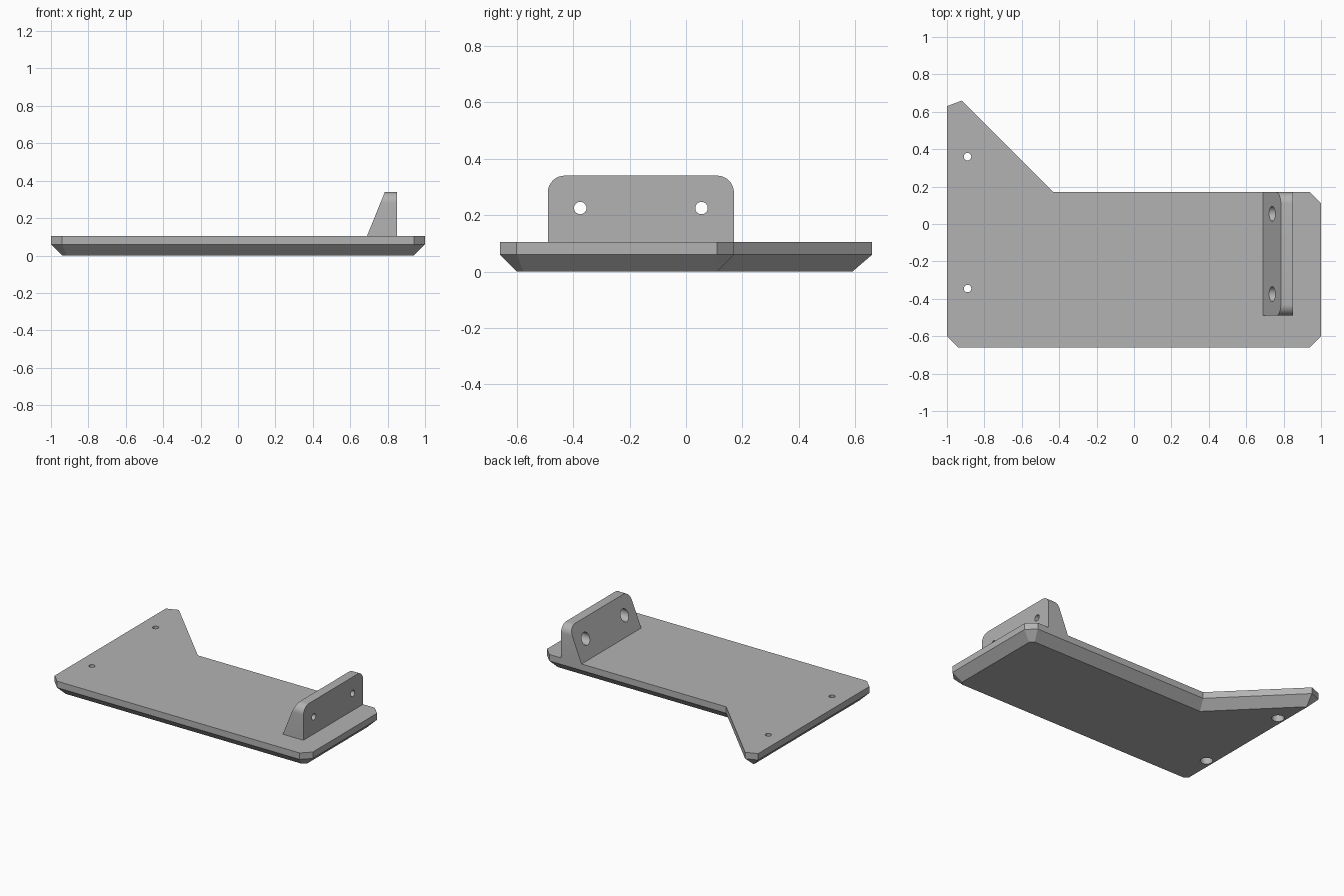
import bpy, bmesh, math
from mathutils import Vector

default = bpy.data.objects.get("Cube")
if default:
    bpy.data.objects.remove(default, do_unlink=True)

grey = bpy.data.materials.new("plain_grey")
grey.use_nodes = True
colour = (0.45, 0.45, 0.45, 1)
grey.diffuse_color = colour
grey.node_tree.nodes["Principled BSDF"].inputs["Base Color"].default_value = colour


def loft(name, rings):
    """Closed solid through matching rings of points."""
    bm = bmesh.new()
    loops = [[bm.verts.new(p) for p in ring] for ring in rings]
    n = len(loops[0])
    for a, b in zip(loops, loops[1:]):
        for i in range(n):
            j = (i + 1) % n
            bm.faces.new((a[i], a[j], b[j], b[i]))
    bm.faces.new(loops[0][::-1])
    bm.faces.new(loops[-1])
    bmesh.ops.recalc_face_normals(bm, faces=bm.faces)
    mesh = bpy.data.meshes.new(name)
    bm.to_mesh(mesh)
    bm.free()
    mesh.materials.append(grey)
    obj = bpy.data.objects.new(name, mesh)
    bpy.context.collection.objects.link(obj)
    return obj


def inset(points, d):
    """Offset a counter-clockwise outline inwards with mitred corners."""
    result = []
    for i, p in enumerate(points):
        a = (p - points[i - 1]).normalized()
        b = (points[(i + 1) % len(points)] - p).normalized()
        na, nb = Vector((-a.y, a.x)), Vector((-b.y, b.x))
        result.append(p + (na + nb) * d / (1 + na.dot(nb)))
    return result


def drill(obj, centre, axis, radius, length):
    """Cut a round hole that starts at centre and runs along axis."""
    axis = Vector(axis)
    bpy.ops.mesh.primitive_cylinder_add(
        vertices=32, radius=radius, depth=length,
        location=Vector(centre) + axis * length / 2,
        rotation=axis.to_track_quat('Z', 'Y').to_euler())
    cutter = bpy.context.object
    cutter.hide_render = True
    cutter.data.materials.append(grey)
    mod = obj.modifiers.new("hole", 'BOOLEAN')
    mod.operation = 'DIFFERENCE'
    mod.solver = 'EXACT'
    mod.object = cutter
    bpy.context.view_layer.objects.active = obj
    bpy.ops.object.modifier_apply(modifier=mod.name)
    bpy.data.objects.remove(cutter, do_unlink=True)


# Base plate: clipped corners, one raked wing, bevelled underside
TOP, RIM, BEVEL = 0.105, 0.06, 0.06
outline = [Vector(p) for p in (
    (-1, -0.6), (-0.94, -0.66), (0.94, -0.66), (1, -0.6), (1, 0.11),
    (0.94, 0.17), (-0.43, 0.17), (-0.92, 0.66), (-1, 0.63))]
plate = loft("base_plate", [
    [(p.x, p.y, 0) for p in inset(outline, BEVEL)],
    [(p.x, p.y, RIM) for p in outline],
    [(p.x, p.y, TOP) for p in outline]])

# Plate screw holes, counterbored from below
for y in (-0.345, 0.36):
    drill(plate, (-0.89, y, -0.1), (0, 0, 1), 0.02, 0.4)
    drill(plate, (-0.89, y, -0.1), (0, 0, 1), 0.04, 0.15)

# Upright bracket: rounded top corners, sloped inner face
Y0, Y1, HIGH, R = -0.49, 0.17, 0.34, 0.06
profile = [(Y0, TOP), (Y1, TOP)]
for cy, start in ((Y1 - R, 0), (Y0 + R, 90)):
    for k in range(9):
        t = math.radians(start + 90 * k / 8)
        profile.append((cy + R * math.cos(t), HIGH - R + R * math.sin(t)))
slope = (0.785 - 0.69) / (HIGH - TOP)
bracket = loft("upright_bracket", [
    [(0.69 + (z - TOP) * slope, y, z) for y, z in profile],
    [(0.85, y, z) for y, z in profile]])

# Bracket screw holes, counterbored from the sloped side
for y in (-0.375, 0.055):
    drill(bracket, (0.6, y, 0.225), (1, 0, 0), 0.022, 0.4)
    drill(bracket, (0.6, y, 0.225), (1, 0, 0), 0.04, 0.2)

# Smooth only the curved surfaces
for obj in (plate, bracket):
    bpy.ops.object.select_all(action='DESELECT')
    obj.select_set(True)
    bpy.context.view_layer.objects.active = obj
    bpy.ops.object.shade_smooth_by_angle(angle=math.radians(20))
